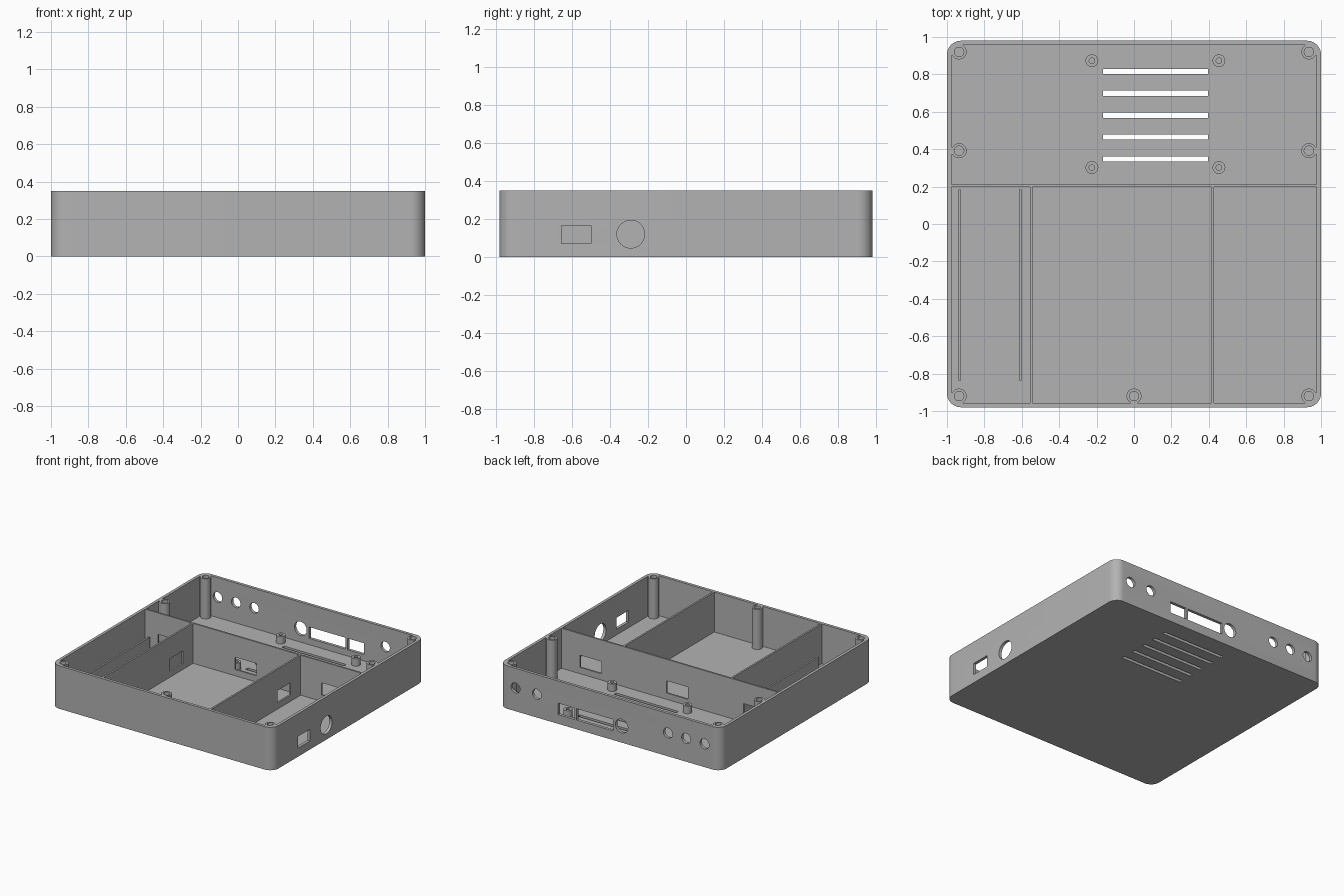
import bpy, bmesh
from mathutils import Matrix, Vector

cube = bpy.data.objects.get("Cube")
if cube:
    bpy.data.objects.remove(cube, do_unlink=True)

W, D, H = 1.0, 0.98, 0.35      # half width, half depth, height
T, FLOOR, PLATE = 0.024, 0.024, 0.014

grey = bpy.data.materials.new("plain grey")
grey.use_nodes = True
colour = (0.45, 0.45, 0.45, 1)
grey.diffuse_color = colour
grey.node_tree.nodes["Principled BSDF"].inputs["Base Color"].default_value = colour


def make(name, bm):
    mesh = bpy.data.meshes.new(name)
    bmesh.ops.recalc_face_normals(bm, faces=bm.faces)
    bm.to_mesh(mesh)
    bm.free()
    mesh.materials.append(grey)
    obj = bpy.data.objects.new(name, mesh)
    bpy.context.collection.objects.link(obj)
    return obj


def box(name, x, y, z, radius=0):
    """Box from three (low, high) ranges, with optional round upright edges."""
    bm = bmesh.new()
    size = [r[1] - r[0] for r in (x, y, z)]
    mid = Vector([(r[0] + r[1]) / 2 for r in (x, y, z)])
    bmesh.ops.create_cube(bm, size=1, matrix=Matrix.Translation(mid) @ Matrix.Diagonal((*size, 1)))
    if radius:
        upright = [e for e in bm.edges if abs(e.verts[0].co.z - e.verts[1].co.z) > 0.01]
        bmesh.ops.bevel(bm, geom=upright, offset=radius, segments=10, profile=0.5, affect='EDGES')
    return make(name, bm)


def rod(name, centre, radius, length, axis='Z'):
    bm = bmesh.new()
    turn = {'X': Matrix.Rotation(1.5707963, 4, 'Y'), 'Y': Matrix.Rotation(1.5707963, 4, 'X'),
            'Z': Matrix.Identity(4)}[axis]
    bmesh.ops.create_cone(bm, cap_ends=True, segments=40, radius1=radius, radius2=radius,
                          depth=length, matrix=Matrix.Translation(centre) @ turn)
    return make(name, bm)


def combine(obj, tools, operation='DIFFERENCE'):
    """Apply boolean tools to an object and remove them."""
    for tool in tools:
        mod = obj.modifiers.new("cut", 'BOOLEAN')
        mod.operation, mod.solver, mod.object = operation, 'EXACT', tool
    graph = bpy.context.evaluated_depsgraph_get()
    mesh = bpy.data.meshes.new_from_object(obj.evaluated_get(graph))
    obj.modifiers.clear()
    obj.data = mesh
    for tool in tools:
        bpy.data.objects.remove(tool, do_unlink=True)


def smooth(obj):
    bpy.ops.object.select_all(action='DESELECT')
    obj.select_set(True)
    bpy.context.view_layer.objects.active = obj
    bpy.ops.object.shade_smooth_by_angle(angle=0.6)


# Open tray with rounded corners
tray = box("tray", (-W, W), (-D, D), (0, H), 0.075)
cuts = [box("cutter", (-W + T, W - T), (-D + T, D - T), (FLOOR, H + 0.1), 0.051)]

# Vent slots in the floor
for i in range(5):
    y = 0.348 + i * 0.117
    cuts.append(box("cutter", (-0.165, 0.396), (y - 0.014, y + 0.014), (-0.1, 0.1)))

# Back wall openings
for x in (-0.853, -0.688, -0.523, 0.66, 0.853):
    cuts.append(rod("cutter", (x, D, 0.19), 0.041, 0.2, 'Y'))
cuts.append(rod("cutter", (-0.105, D, 0.135), 0.056, 0.2, 'Y'))
for x in ((-0.028, 0.303), (0.32, 0.468)):
    cuts.append(box("cutter", x, (D - 0.1, D + 0.1), (0.075, 0.168)))

# Side wall openings
cuts.append(rod("cutter", (W, -0.29, 0.12), 0.073, 0.2, 'X'))
cuts.append(box("cutter", (W - 0.1, W + 0.1), (-0.655, -0.5), (0.07, 0.165)))
combine(tray, cuts)
smooth(tray)

# Dividers with cable windows
WINDOW = (0.075, 0.175)
cross = box("cross_divider", (-W + T, W - T), (0.197, 0.197 + PLATE), (FLOOR, H))
combine(cross, [box("cutter", (x - 0.097, x + 0.097), (0.1, 0.3), WINDOW)
                for x in (-0.763, -0.067, 0.712)])
for name, x in (("right_divider", -0.557), ("left_divider", 0.414)):
    divider = box(name, (x, x + PLATE), (-D + T, 0.197), (FLOOR, H))
    combine(divider, [box("cutter", (x - 0.1, x + 0.1), (-0.105, 0.065), WINDOW)])

# Low rails in the narrow compartment
for name, x in (("outer_rail", -0.938), ("inner_rail", -0.616)):
    box(name, (x, x + PLATE), (-0.836, 0.185), (FLOOR, 0.14))

# Screw posts, joined to the nearby walls by short webs
posts = [(s * 0.935, y) for s in (-1, 1) for y in (0.92, 0.392, -0.92)] + [(0, -0.92)]
for x, y in posts:
    post = rod("screw_post", (x, y, (FLOOR + H) / 2), 0.04, H - FLOOR)
    webs = []
    if x:
        edge = (W - T) * (1 if x > 0 else -1)
        webs.append(box("web", sorted((x, edge)), (y - 0.02, y + 0.02), (FLOOR, H)))
    if abs(y) > 0.5:
        edge = (D - T) * (1 if y > 0 else -1)
        webs.append(box("web", (x - 0.02, x + 0.02), sorted((y, edge)), (FLOOR, H)))
    combine(post, webs, 'UNION')
    combine(post, [rod("cutter", (x, y, H), 0.025, 0.3)])
    smooth(post)

# Board standoffs
for x in (-0.225, 0.454):
    for y in (0.302, 0.873):
        standoff = rod("standoff", (x, y, (FLOOR + 0.085) / 2), 0.034, 0.085 - FLOOR)
        combine(standoff, [rod("cutter", (x, y, 0.085), 0.015, 0.1)])
        smooth(standoff)
